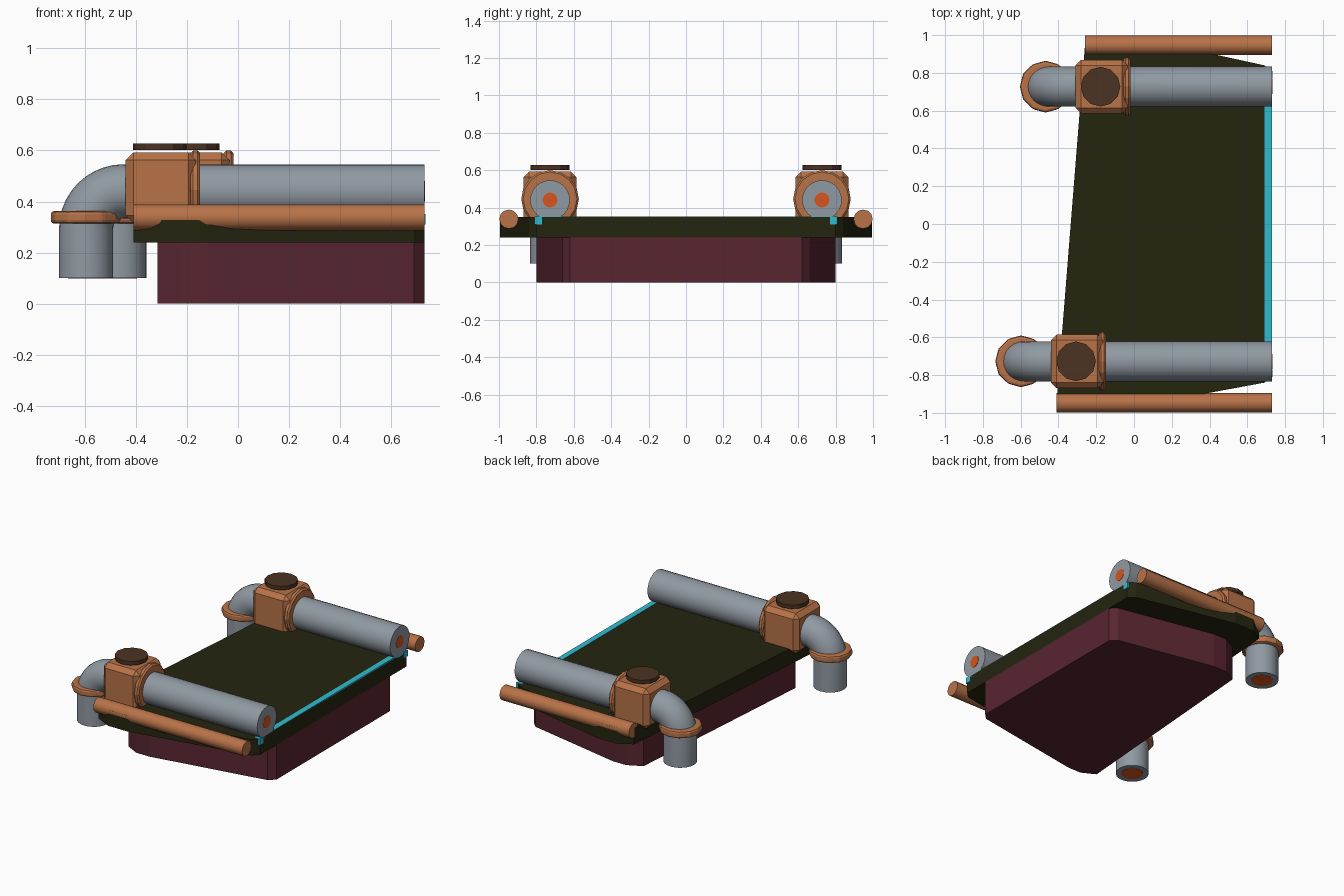
import bpy, bmesh
from math import sin, cos, pi
from mathutils import Matrix, Vector

if "Cube" in bpy.data.objects:
    bpy.data.objects.remove(bpy.data.objects["Cube"])


def material(name, rgb):
    m = bpy.data.materials.new(name)
    m.diffuse_color = (*rgb, 1)
    m.use_nodes = True
    m.node_tree.nodes["Principled BSDF"].inputs["Base Color"].default_value = (*rgb, 1)
    return m


COPPER = material("copper", (0.48, 0.17, 0.065))
STEEL = material("steel grey", (0.28, 0.32, 0.36))
OLIVE = material("dark olive", (0.018, 0.018, 0.005))
MAROON = material("maroon", (0.098, 0.0185, 0.03))
CYAN = material("cyan", (0.03, 0.5, 0.64))
BROWN = material("dark brown", (0.069, 0.033, 0.016))
ORANGE = material("orange", (0.68, 0.09, 0.013))


def finish(bm, name, mat, smooth=False):
    bmesh.ops.recalc_face_normals(bm, faces=bm.faces[:])
    mesh = bpy.data.meshes.new(name)
    bm.to_mesh(mesh)
    bm.free()
    mesh.materials.append(mat)
    ob = bpy.data.objects.new(name, mesh)
    bpy.context.collection.objects.link(ob)
    if smooth:
        bpy.ops.object.select_all(action='DESELECT')
        ob.select_set(True)
        bpy.context.view_layer.objects.active = ob
        bpy.ops.object.shade_smooth_by_angle(angle=0.7)
    return ob


def bevel(ob, width, segments=1):
    mod = ob.modifiers.new("bevel", 'BEVEL')
    mod.width, mod.segments = width, segments


def box(name, mat, low, high):
    low, high = Vector(low), Vector(high)
    bm = bmesh.new()
    bmesh.ops.create_cube(bm, size=1)
    bmesh.ops.scale(bm, vec=high - low, verts=bm.verts)
    bmesh.ops.translate(bm, vec=(low + high) / 2, verts=bm.verts)
    return finish(bm, name, mat)


def cylinder(name, mat, centre, radius, depth, sides, axis='Z', smooth=False):
    bm = bmesh.new()
    bmesh.ops.create_cone(bm, cap_ends=True, segments=sides, radius1=radius,
                          radius2=radius, depth=depth)
    if axis == 'X':
        bmesh.ops.rotate(bm, matrix=Matrix.Rotation(pi / 2, 3, 'Y'), verts=bm.verts)
    bmesh.ops.translate(bm, vec=centre, verts=bm.verts)
    return finish(bm, name, mat, smooth)


def prism(name, mat, outline, low, high):
    bm = bmesh.new()
    face = bm.faces.new([bm.verts.new((x, y, low)) for x, y in outline])
    new = bmesh.ops.extrude_face_region(bm, geom=[face])["geom"]
    verts = [v for v in new if isinstance(v, bmesh.types.BMVert)]
    bmesh.ops.translate(bm, vec=(0, 0, high - low), verts=verts)
    return finish(bm, name, mat)


def tube(name, mat, path, y, radius, sides=24):
    """Sweep a circle along (x, z, tangent angle) stations."""
    bm = bmesh.new()
    rings = []
    for x, z, a in path:
        ring = []
        for i in range(sides):
            t = 2 * pi * i / sides
            up = radius * sin(t)
            ring.append(bm.verts.new((x - up * sin(a), y + radius * cos(t), z + up * cos(a))))
        rings.append(ring)
    for r, s in zip(rings, rings[1:]):
        for i in range(sides):
            j = (i + 1) % sides
            bm.faces.new((r[i], r[j], s[j], s[i]))
    bm.faces.new(rings[0])
    bm.faces.new(rings[-1])
    return finish(bm, name, mat, True)


# Deck slab and the smaller body below it
END = 0.73
deck = [(-0.41, -0.94), (-0.3, -0.995), (-0.15, -0.995), (0.69, -0.84), (END, -0.80),
        (END, 0.80), (0.69, 0.84), (-0.02, 0.995), (-0.17, 0.995), (-0.26, 0.94)]
body = [(-0.315, -0.75), (-0.22, -0.8), (-0.12, -0.8), (0.69, -0.66), (END, -0.62),
        (END, 0.62), (0.69, 0.66), (0.0, 0.8), (-0.1, 0.8), (-0.2, 0.75)]
prism("deck", OLIVE, deck, 0.24, 0.35)
prism("lower_body", MAROON, body, 0, 0.24)

# Light strip along the right edge with its end posts
box("light_strip", CYAN, (0.69, -0.81, 0.345), (END, 0.81, 0.353))
for side, label in ((-1, "front"), (1, "back")):
    box(label + "_strip_post", CYAN, (0.69, side * 0.79 - 0.02, 0.31),
        (END + 0.004, side * 0.79 + 0.02, 0.352))

# Pipe assembly on each side; the back one sits further to the right
R, BEND, AXIS = 0.106, 0.147, 0.44
for side, shift, label in ((-1, 0, "front"), (1, 0.13, "back")):
    y = side * 0.727
    bend_x = -0.448 + shift
    drop_x, bend_z = bend_x - BEND, AXIS - BEND

    path = [(END, AXIS, 0)]
    for i in range(11):
        a = pi / 2 * i / 10
        path.append((bend_x - BEND * sin(a), bend_z + BEND * cos(a), a))
    path.append((drop_x, 0.1, pi / 2))
    tube(label + "_pipe", STEEL, path, y, R)
    cylinder(label + "_outlet_glow", ORANGE, (drop_x, y, 0.1), 0.07, 0.004, 16)
    cylinder(label + "_end_glow", ORANGE, (END, y, AXIS), 0.04, 0.004, 16, 'X')

    # Valve housing, collars and cap
    cx = -0.302 + shift
    housing = box(label + "_housing", COPPER, (cx - 0.138, y - 0.142, 0.315),
                  (cx + 0.138, y + 0.142, 0.592))
    bevel(housing, 0.03)
    collar = cylinder(label + "_housing_collar", COPPER, (-0.167 + shift, y, 0.446),
                      0.154, 0.038, 16, 'X')
    bevel(collar, 0.01)
    ring = cylinder(label + "_elbow_collar", COPPER, (drop_x - 0.003, y, 0.338),
                    0.137, 0.05, 12)
    bevel(ring, 0.014, 2)
    cylinder(label + "_cap", BROWN, (-0.307 + shift, y, 0.615), 0.105, 0.026, 12)

    # Side rail
    start = -0.41 + shift * 1.15
    cylinder(label + "_rail", COPPER, ((start + END) / 2, side * 0.947, 0.338),
             0.051, END - start, 12, 'X', True)
